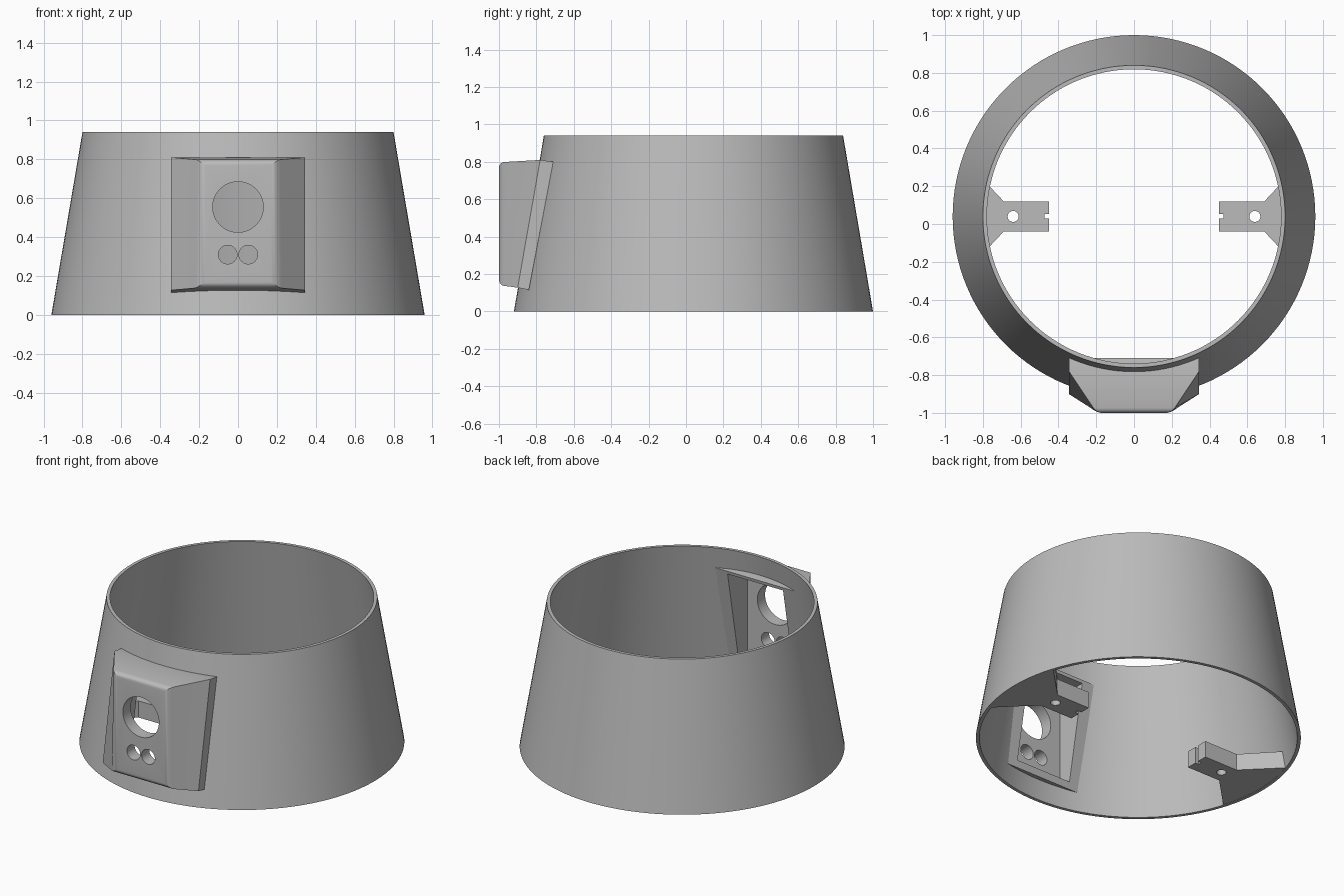
import bpy, bmesh, math
from mathutils import Vector

old = bpy.data.objects.get("Cube")
if old:
    bpy.data.objects.remove(old, do_unlink=True)

CY = 0.04            # y of the ring axis
HEIGHT = 0.94
R_LOW, R_TOP, WALL = 0.96, 0.80, 0.021

grey = bpy.data.materials.new("matte grey")
grey.use_nodes = True
colour = (0.5, 0.5, 0.5, 1)
grey.diffuse_color = colour
grey.node_tree.nodes["Principled BSDF"].inputs["Base Color"].default_value = colour


def make_object(name, bm):
    bmesh.ops.recalc_face_normals(bm, faces=bm.faces)
    mesh = bpy.data.meshes.new(name)
    bm.to_mesh(mesh)
    bm.free()
    mesh.materials.append(grey)
    obj = bpy.data.objects.new(name, mesh)
    bpy.context.collection.objects.link(obj)
    return obj


def loft(bm, loops, closed=False):
    """Join equal-length point loops; cap the ends or join last to first."""
    rings = [[bm.verts.new(p) for p in loop] for loop in loops]
    pairs = list(zip(rings, rings[1:]))
    if closed:
        pairs.append((rings[-1], rings[0]))
    for a, b in pairs:
        for i in range(len(a)):
            j = (i + 1) % len(a)
            bm.faces.new((a[i], a[j], b[j], b[i]))
    if not closed:
        bm.faces.new(rings[0])
        bm.faces.new(rings[-1])
    return rings


def circle(r, z, n=128):
    return [(r * math.cos(2 * math.pi * i / n), CY + r * math.sin(2 * math.pi * i / n), z)
            for i in range(n)]


def rod(name, centre, radius, depth, along_y=False):
    bpy.ops.mesh.primitive_cylinder_add(vertices=48, radius=radius, depth=depth, location=centre,
                                        rotation=(math.pi / 2 if along_y else 0, 0, 0))
    obj = bpy.context.object
    obj.name = name
    return obj


def cut_and_shade(obj, cutters):
    bpy.ops.object.select_all(action='DESELECT')
    bpy.context.view_layer.objects.active = obj
    obj.select_set(True)
    for cutter in cutters:
        mod = obj.modifiers.new("cut", 'BOOLEAN')
        mod.operation, mod.solver, mod.object = 'DIFFERENCE', 'EXACT', cutter
        bpy.ops.object.modifier_apply(modifier=mod.name)
    bpy.ops.object.shade_smooth_by_angle(angle=math.radians(25))


# Tapered ring wall
bm = bmesh.new()
loft(bm, [circle(R_LOW, 0), circle(R_TOP, HEIGHT),
          circle(R_TOP - WALL, HEIGHT), circle(R_LOW - WALL, 0)], closed=True)
ring = make_object("tapered_ring", bm)


# Sensor housing: tilted base slab that narrows to an upright front face
def section(half, y_low, z_low, y_top, z_top):
    return [(-half, y_low, z_low), (half, y_low, z_low), (half, y_top, z_top), (-half, y_top, z_top)]


bm = bmesh.new()
rings = loft(bm, [section(0.345, -0.84, 0.115, -0.71, 0.80),
                  section(0.345, -0.90, 0.127, -0.78, 0.81),
                  section(0.20, -1.0, 0.142, -1.0, 0.797)])
front = set(rings[2])
rim = [e for e in bm.edges if set(e.verts) <= front]
bmesh.ops.bevel(bm, geom=rim, offset=0.03, segments=5, affect='EDGES', profile=0.5)
housing = make_object("sensor_housing", bm)

# Cavity and window cutters
bm = bmesh.new()
loft(bm, [section(0.20, -0.92, 0.16, -0.92, 0.78), section(0.20, -0.5, 0.16, -0.5, 0.78)])
cavity = make_object("cavity_cutter", bm)
windows = [rod("large_window_cutter", (0, -0.96, 0.555), 0.13, 0.2, True)]
windows += [rod("small_window_cutter", (s * 0.053, -0.96, 0.31), 0.048, 0.2, True) for s in (-1, 1)]

cut_and_shade(ring, [cavity])
cut_and_shade(housing, [cavity] + windows)
helpers = [cavity] + windows


# Flared mounting tabs with a screw hole and an end notch
def tab_outline(side, z, radius):
    half = [(0.475, 0.012), (0.45, 0.012), (0.45, 0.08), (0.69, 0.08)]
    spread = math.radians(18)
    arc = [(radius * math.cos(a), radius * math.sin(a))
           for a in (spread * (1 - i / 8) for i in range(17))]
    pts = half + arc + [(x, -y) for x, y in reversed(half)]
    return [(side * x, CY + y, z) for x, y in pts]


for side, label in ((1, "left"), (-1, "right")):
    bm = bmesh.new()
    loft(bm, [tab_outline(side, 0.002, 0.948), tab_outline(side, 0.11, 0.93)])
    tab = make_object(label + "_mounting_tab", bm)
    hole = rod(label + "_screw_hole_cutter", (side * 0.64, CY, 0.05), 0.029, 0.3)
    cut_and_shade(tab, [hole])
    helpers.append(hole)

# All cuts are applied, so the cutters can go
for obj in helpers:
    bpy.data.objects.remove(obj, do_unlink=True)
